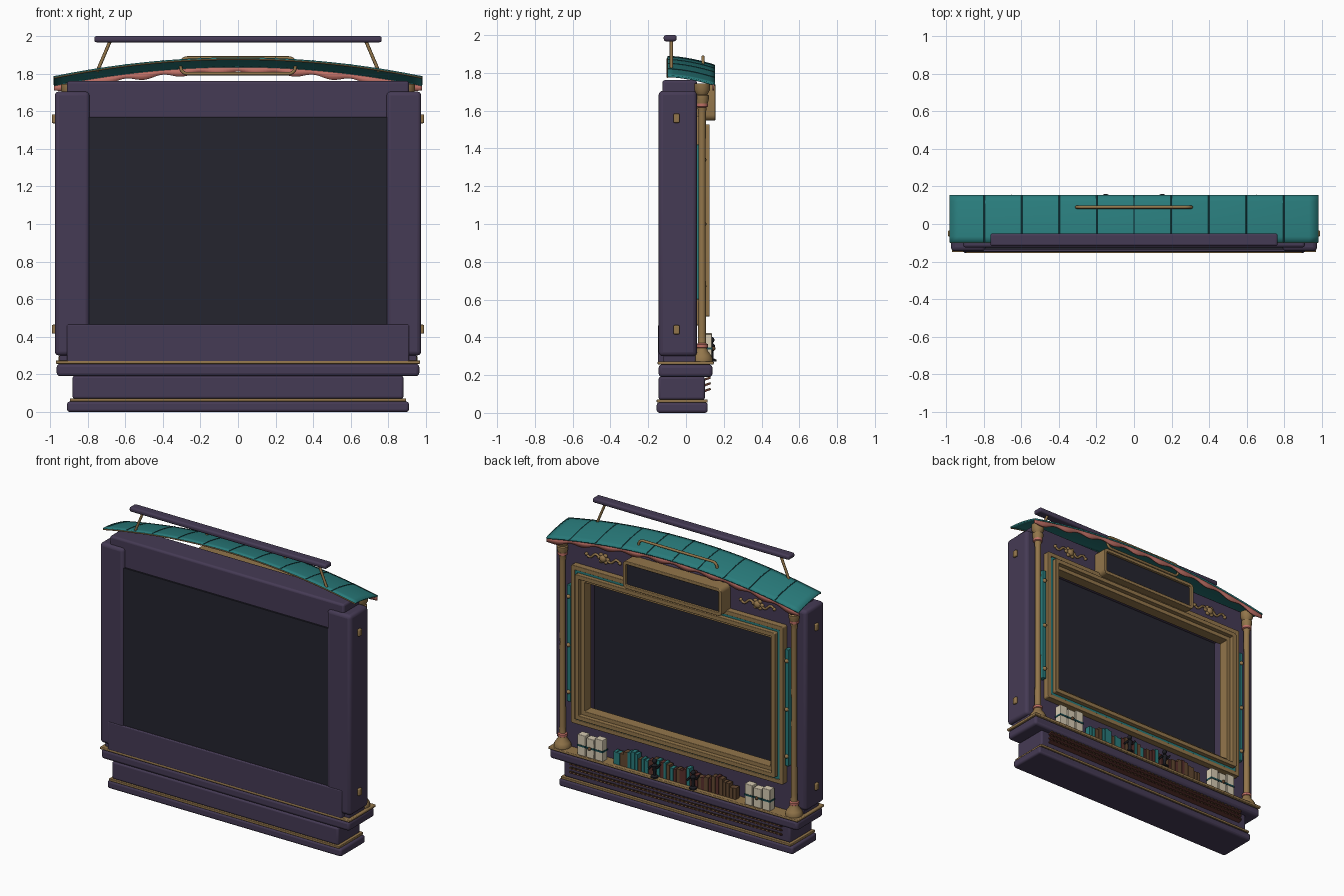
import bpy, bmesh, math, random
from mathutils import Vector

if "Cube" in bpy.data.objects:
    bpy.data.objects.remove(bpy.data.objects["Cube"])
random.seed(4)

def mat(name, r, g, b):
    m = bpy.data.materials.new(name)
    m.diffuse_color = (r, g, b, 1)
    m.use_nodes = True
    m.node_tree.nodes["Principled BSDF"].inputs["Base Color"].default_value = m.diffuse_color
    return m

PURPLE = mat("plum_wood", .060, .043, .090)
SCREEN = mat("dark_screen", .018, .018, .028)
GOLD = mat("old_gold", .290, .180, .070)
TEAL = mat("teal", .022, .200, .200)
DTEAL = mat("deep_teal", .010, .070, .080)
PINK = mat("coral", .520, .160, .130)
CREAM = mat("cream", .680, .600, .450)
BROWN = mat("brown", .125, .065, .030)
RED = mat("oxblood", .100, .030, .025)
BLACK = mat("black", .012, .012, .016)

def finish(name, bm, m, bevel=0, smooth=True):
    bmesh.ops.recalc_face_normals(bm, faces=bm.faces)
    me = bpy.data.meshes.new(name)
    bm.to_mesh(me)
    bm.free()
    ob = bpy.data.objects.new(name, me)
    bpy.context.collection.objects.link(ob)
    me.materials.append(m)
    if bevel:
        b = ob.modifiers.new("bevel", 'BEVEL')
        b.width, b.segments = bevel, 3
    if smooth:
        bpy.ops.object.select_all(action='DESELECT')
        ob.select_set(True)
        bpy.context.view_layer.objects.active = ob
        bpy.ops.object.shade_smooth_by_angle(angle=math.radians(35))
    return ob

def box(name, x0, x1, y0, y1, z0, z1, m, bevel=0, rot=None):
    bm = bmesh.new()
    bmesh.ops.create_cube(bm, size=1)
    for v in bm.verts:
        v.co = Vector((v.co.x * (x1 - x0), v.co.y * (y1 - y0), v.co.z * (z1 - z0)))
    ob = finish(name, bm, m, bevel, bevel > 0)
    ob.location = ((x0 + x1) / 2, (y0 + y1) / 2, (z0 + z1) / 2)
    if rot:
        ob.rotation_euler = rot
    return ob

def lathe(name, prof, x, y, m, n=24):
    bm = bmesh.new()
    rings = [[bm.verts.new((x + r * math.cos(2 * math.pi * i / n), y + r * math.sin(2 * math.pi * i / n), z))
              for i in range(n)] for r, z in prof]
    for a, b in zip(rings, rings[1:]):
        for i in range(n):
            bm.faces.new((a[i], a[(i + 1) % n], b[(i + 1) % n], b[i]))
    bm.faces.new(rings[0])
    bm.faces.new(rings[-1])
    return finish(name, bm, m)

def rounded(hx, hz, r, n=5):
    return [(sx * (hx - r) + r * math.cos(a), sz * (hz - r) + r * math.sin(a))
            for k, (sx, sz) in enumerate([(1, 1), (-1, 1), (-1, -1), (1, -1)])
            for a in [math.pi / 2 * (k + i / n) for i in range(n + 1)]]

def frame(name, hx, hz, w, y0, y1, cz, m, r=.012, bevel=.004):
    # rounded rectangular ring of width w, extruded along y
    bm = bmesh.new()
    out, inn = rounded(hx, hz, r), rounded(hx - w, hz - w, max(r - w, .004))
    L = [[bm.verts.new((x, y, cz + z)) for x, z in c] for c, y in ((out, y0), (out, y1), (inn, y1), (inn, y0))]
    n = len(out)
    for k in range(4):
        a, b = L[k], L[(k + 1) % 4]
        for i in range(n):
            bm.faces.new((a[i], a[(i + 1) % n], b[(i + 1) % n], b[i]))
    return finish(name, bm, m, bevel)

def tube(name, pts, r, m, closed=False):
    cu = bpy.data.curves.new(name, 'CURVE')
    cu.dimensions, cu.bevel_depth, cu.bevel_resolution, cu.use_fill_caps = '3D', r, 2, True
    sp = cu.splines.new('POLY')
    sp.points.add(len(pts) - 1)
    for p, c in zip(sp.points, pts):
        p.co = (*c, 1)
    sp.use_cyclic_u = closed
    cu.materials.append(m)
    ob = bpy.data.objects.new(name, cu)
    bpy.context.collection.objects.link(ob)
    return ob

def ball(name, x, y, z, r, m, scale=(1, 1, 1)):
    bm = bmesh.new()
    bmesh.ops.create_uvsphere(bm, u_segments=14, v_segments=8, radius=r)
    ob = finish(name, bm, m)
    ob.location, ob.scale = (x, y, z), scale
    return ob

# stepped base
box("plinth", -.91, .91, -.155, .115, 0, .055, PURPLE, .014)
box("plinth_trim", -.895, .895, -.155, .115, .055, .072, GOLD, .004)
box("riser", -.88, .88, -.145, .10, .07, .192, PURPLE, .012)
box("stage_shelf", -.965, .965, -.145, .14, .19, .256, PURPLE, .018)
box("shelf_trim", -.97, .97, -.15, .147, .256, .273, GOLD, .005)
# slatted grille on the riser
for k in range(3):
    z = .115 + .03 * k
    box("grille_slat", -.82, .82, .097, .128, z, z + .007, RED, 0, (.35, 0, 0))
    for i in range(55):
        x = -.81 + .03 * i
        box("grille_tooth", x - .008, x + .008, .10, .131, z + .002, z + .013, BROWN, 0, (.35, 0, 0))

# cabinet carcass
box("bottom_rail", -.91, .91, -.148, .058, .265, .465, PURPLE, .006)
box("top_rail", -.91, .91, -.125, .058, 1.56, 1.762, PURPLE, .014)
box("screen", -.80, .80, -.135, -.115, .45, 1.57, SCREEN)
for s in (-1, 1):
    xs = sorted((s * .79, s * .975))
    box("side_pillar", *xs, -.145, .058, .30, 1.705, PURPLE, .022)
    box("pillar_foot", *sorted((s * .80, s * .95)), -.12, .05, .265, .32, PURPLE, .006)
    for z in (.44, 1.56):
        box("side_clasp", *sorted((s * .96, s * .99)), -.066, -.034, z - .024, z + .024, GOLD, .006)
    # turned column
    lathe("column", [(.056, .272), (.056, .29), (.048, .305), (.03, .33), (.022, .36), (.021, .42), (.018, 1.0),
                     (.02, 1.58), (.024, 1.62), (.036, 1.66), (.036, 1.68), (.028, 1.685), (.042, 1.71),
                     (.042, 1.745)], s * .90, .085, GOLD)
    for z in (.355, 1.63):
        lathe("column_ring", [(.02, z - .015), (.031, z - .008), (.031, z + .008), (.02, z + .015)], s * .90, .085, PINK)
    # teal strip with studs
    box("teal_strip", s * .848 - .014, s * .848 + .014, .055, .092, .6, 1.42, TEAL, .004)
    for z in (.67, 1.0, 1.34):
        ball("strip_stud", s * .848, .094, z, .014, GOLD)
    # scroll ornament beside the sign
    cx, cz = s * .60, 1.66
    ball("ornament_centre", cx, .062, cz, .026, GOLD, (1, .8, 1))
    for i in range(6):
        a = i * math.pi / 3
        ball("ornament_petal", cx + .034 * math.cos(a), .06, cz + .026 * math.sin(a), .013, GOLD, (1.2, .8, 1))
    for d in (-1, 1):
        pts = [(cx + d * (.03 + .1 * t / 12), .063, cz + d * .016 * math.sin(t / 12 * 2 * math.pi)) for t in range(13)]
        tube("ornament_scroll", pts, .008, GOLD)
        ball("ornament_tip", cx + d * .13, .062, cz, .012, GOLD)

# nested picture frame around the opening
CZ = 1.018
frame("outer_frame", .825, .555, .03, .05, .10, CZ, GOLD)
frame("teal_inlay", .795, .525, .016, .05, .096, CZ, TEAL, bevel=0)
frame("middle_frame", .779, .509, .03, .05, .125, CZ, GOLD)
frame("inner_frame", .752, .482, .03, .02, .095, CZ, GOLD)

# sign box
frame("sign_frame", .385, .097, .024, .05, .155, 1.645, GOLD, .03)
box("sign_panel", -.37, .37, .05, .138, 1.565, 1.725, SCREEN)

# arched roof
def roof_z(x, y):
    return 1.882 - .10 * (x / .98) ** 2 - .047 * ((y + .1) / .255) ** 1.7

def sheet(name, f, nu, nv, m, thick):
    bm = bmesh.new()
    g = [[bm.verts.new(f(i / nu, j / nv)) for j in range(nv + 1)] for i in range(nu + 1)]
    for i in range(nu):
        for j in range(nv):
            bm.faces.new((g[i][j], g[i + 1][j], g[i + 1][j + 1], g[i][j + 1]))
    ob = finish(name, bm, m)
    md = ob.modifiers.new("thickness", 'SOLIDIFY')
    md.thickness, md.offset = thick, 0
    return ob

def roof_pt(u, v):
    x, y = -.98 + 1.96 * u, -.098 + .25 * v
    return (x, y, roof_z(x, y))

def valance_pt(u, v):
    x = -.98 + 1.96 * u
    return (x, .144, roof_z(x, .144) - v * (.036 - .009 * math.cos(x * 10 * math.pi)))

sheet("roof", roof_pt, 40, 8, TEAL, .01)
sheet("valance", valance_pt, 120, 1, PINK, .008)
for k in range(-4, 5):
    tube("roof_seam", [(.199 * k, y, roof_z(.199 * k, y) + .004) for y in [-.097 + .248 * j / 8 for j in range(9)]],
         .004, DTEAL)
tube("roof_back_edge", [(x / 20 * .98, -.098, roof_z(x / 20 * .98, -.098) - .005) for x in range(-20, 21)], .004, GOLD)
tube("roof_ring", [(x, .09, 1.842 + z) for x, z in rounded(.305, .042, .035)], .009, GOLD, True)

# top rail bar on struts
box("top_bar", -.765, .765, -.118, -.05, 1.967, 2.0, PURPLE, .012)
for s in (-1, 1):
    tube("bar_strut", [(s * .68, -.078, 1.975), (s * .75, -.078, 1.81)], .009, GOLD)

# row of small books on the stage
x, k = -.47, 0
while x < .46:
    w = random.uniform(.022, .034)
    h = .075 + .03 * math.sin(x * 14) ** 2 + random.uniform(0, .02)
    m = random.choice((TEAL, TEAL, BROWN) if x > .18 else (BROWN, RED, TEAL) if x > -.15 else (BROWN, BROWN, RED))
    box("book", x, x + w - .003, .075, .118, .272, .272 + h, m)
    x += w
for s in (-1, 1):
    # tied cream parcels
    for i in range(3):
        cx, h = s * .65 + (i - 1) * .068, (.15, .135, .145)[i]
        box("parcel", cx - .03, cx + .03, .085, .137, .272, .272 + h, CREAM, .004)
        box("parcel_ribbon", cx - .032, cx + .032, .083, .14, .335, .347, DTEAL)
    ball("ribbon_knot", s * .65, .145, .341, .011, BROWN)
    # small dark figurine
    fx, fy = s * .15, .135
    lathe("figurine", [(.026, .272), (.026, .282), (.01, .29), (.012, .33), (.02, .355), (.008, .37)], fx, fy, BLACK, 12)
    ball("figurine_head", fx, fy, .386, .016, BLACK)
    tube("figurine_arms", [(fx - .045, fy, .375), (fx - .025, fy, .345), (fx + .025, fy, .345), (fx + .045, fy, .32)],
         .007, BLACK)
